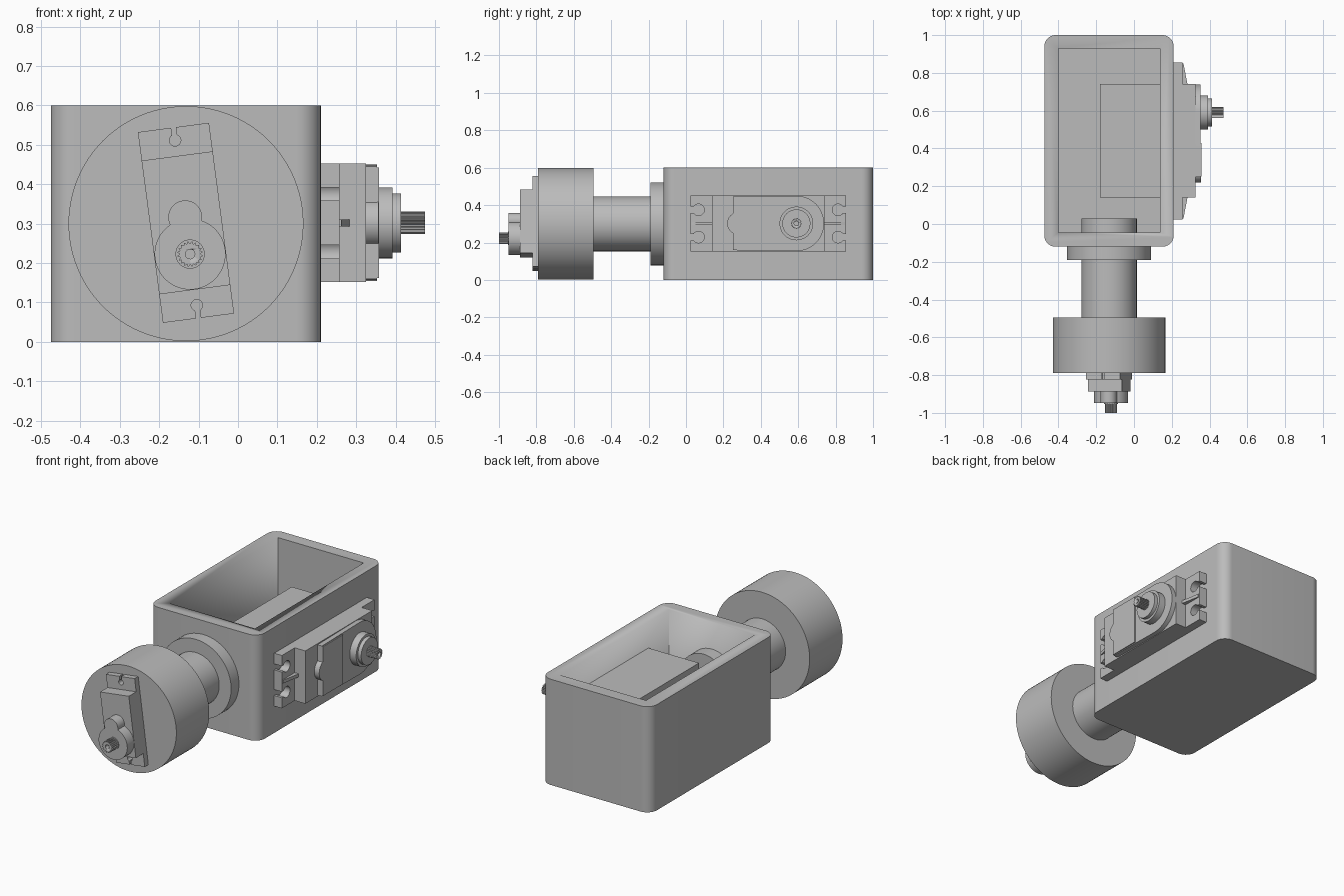
import bpy, bmesh, math
from mathutils import Matrix, Vector

if "Cube" in bpy.data.objects:
    bpy.data.objects.remove(bpy.data.objects["Cube"])

grey = bpy.data.materials.new("light grey plastic")
grey.use_nodes = True
grey.diffuse_color = (0.5, 0.5, 0.5, 1)
grey.node_tree.nodes["Principled BSDF"].inputs["Base Color"].default_value = (0.5, 0.5, 0.5, 1)


def frame(origin, u, w):
    """Matrix whose local x is u and local z is w."""
    u, w = Vector(u).normalized(), Vector(w).normalized()
    m = Matrix((u, w.cross(u), w)).transposed().to_4x4()
    m.translation = origin
    return m


def prism(name, outline, lo, hi, m=Matrix.Identity(4)):
    """Extrude a 2D outline along local z from lo to hi."""
    bm = bmesh.new()
    base = bm.faces.new([bm.verts.new((a, b, lo)) for a, b in outline])
    side = bmesh.ops.extrude_face_region(bm, geom=[base])
    top = [g for g in side["geom"] if isinstance(g, bmesh.types.BMVert)]
    bmesh.ops.translate(bm, verts=top, vec=(0, 0, hi - lo))
    bm.transform(m)
    bmesh.ops.recalc_face_normals(bm, faces=bm.faces)
    me = bpy.data.meshes.new(name)
    bm.to_mesh(me)
    bm.free()
    me.materials.append(grey)
    ob = bpy.data.objects.new(name, me)
    bpy.context.collection.objects.link(ob)
    bpy.ops.object.select_all(action="DESELECT")
    ob.select_set(True)
    bpy.context.view_layer.objects.active = ob
    bpy.ops.object.shade_smooth_by_angle(angle=math.radians(30))
    return ob


def arc(cx, cy, r, a0, a1, n):
    steps = [math.radians(a0 + (a1 - a0) * i / n) for i in range(n + 1)]
    return [(cx + r * math.cos(a), cy + r * math.sin(a)) for a in steps]


def disc(r, cx=0, n=64):
    return arc(cx, 0, r, 0, 360, n)[:-1]


def rect(a0, a1, b0, b1):
    return [(a0, b0), (a1, b0), (a1, b1), (a0, b1)]


def ear_plate(half_len, half_wid, hole_u, holes, r, slot):
    """Mounting plate with keyhole notches open at both ends."""
    end = [(half_len, -half_wid)]
    a = math.degrees(math.asin(slot / r))
    for v in holes:
        end += [(half_len, v - slot)]
        end += arc(hole_u, v, r, -a, a - 360, 24)
        end += [(half_len, v + slot)]
    end.append((half_len, half_wid))
    return end + [(-u, -v) for u, v in end]


def splined(r, teeth):
    out = []
    for i in range(teeth * 4):
        a = math.tau * i / (teeth * 4)
        k = r if i % 4 < 2 else r * 0.85
        out.append((k * math.cos(a), k * math.sin(a)))
    return out


def cut(ob, cutter):
    mod = ob.modifiers.new("cut", "BOOLEAN")
    mod.operation, mod.object, mod.solver = "DIFFERENCE", cutter, "EXACT"
    cutter.hide_render = True
    bpy.ops.object.select_all(action="DESELECT")
    ob.select_set(True)
    bpy.context.view_layer.objects.active = ob
    bpy.ops.object.modifier_apply(modifier=mod.name)
    bpy.data.objects.remove(cutter)


# Open-topped housing with rounded upright corners
x0, x1, y0, y1, cr = -0.475, 0.21, -0.12, 1.0, 0.06
corners = [(x1 - cr, y1 - cr, 0), (x0 + cr, y1 - cr, 90),
           (x0 + cr, y0 + cr, 180), (x1 - cr, y0 + cr, 270)]
shell = [p for cx, cy, a in corners for p in arc(cx, cy, cr, a, a + 90, 10)]
housing = prism("housing", shell, 0, 0.6)
cavity = prism("cavity_cutter", rect(-0.40, 0.138, -0.045, 0.93), 0.07, 0.7)
cut(housing, cavity)

# Arm: shaft through the front wall, collar and drum
axis = frame((-0.132, 0, 0.3), (0, 0, 1), (0, -1, 0))
prism("arm_shaft", disc(0.147), -0.03, 0.55, axis)
prism("arm_collar", disc(0.222), 0.11, 0.19, axis)
prism("arm_drum", disc(0.298, n=96), 0.495, 0.79, axis)

# Large servo through the left wall
big = frame((0, 0.44, 0.302), (0, 1, 0), (1, 0, 0))
gear = 0.15
prism("large_servo_body", rect(-0.30, 0.30, -0.15, 0.15), -0.18, 0.325, big)
prism("large_servo_ears", ear_plate(0.415, 0.15, 0.373, (-0.073, 0.073), 0.031, 0.017),
      0.2, 0.258, big)
cover = [(-0.19, -0.143), (gear, -0.148)] + arc(gear, 0, 0.148, -90, 90, 32)[1:-1]
cover += [(gear, 0.148), (-0.19, 0.143)]
prism("large_servo_cover", cover, 0.32, 0.352, big)
prism("large_servo_label_plate", rect(-0.188, -0.01, -0.14, 0.14), 0.35, 0.358, big)
prism("large_servo_cover_bump", disc(0.06, -0.16), 0.32, 0.356, big)
prism("large_servo_bearing", disc(0.09, gear), 0.35, 0.392, big)
prism("large_servo_bearing_step", disc(0.075, gear), 0.39, 0.413, big)
big_gear = big @ Matrix.Translation((gear, 0, 0))
spline = prism("large_servo_spline", splined(0.029, 20), 0.41, 0.475, big_gear)
cut(spline, prism("screw_hole_cutter", disc(0.012, n=20), 0.44, 0.5, big_gear))

# Sloping ribs that brace the large ears
for side, label in ((1, "back"), (-1, "front")):
    rib_frame = frame((0, 0.44, 0.302), (0, side, 0), (0, 0, 1))
    slope = [(0.29, -side * 0.25), (0.41, -side * 0.25), (0.41, -side * 0.262),
             (0.30, -side * 0.283), (0.29, -side * 0.283)]
    prism("ear_rib_" + label, slope, -0.009, 0.009, rib_frame)

# Small tilted servo on the drum face
tilt = math.radians(7.5)
small = frame((-0.132, 0, 0.302), (-math.sin(tilt), 0, math.cos(tilt)), (0, -1, 0))
prism("small_servo_ears", ear_plate(0.244, 0.091, 0.211, (0,), 0.0145, 0.006),
      0.78, 0.822, small)
prism("small_servo_body", rect(-0.171, 0.171, -0.091, 0.091), 0.78, 0.888, small)
prism("small_servo_gear_cover", disc(0.09, -0.08), 0.88, 0.948, small)
prism("small_servo_idler_cover", disc(0.043, 0.014), 0.88, 0.948, small)
small_gear = small @ Matrix.Translation((-0.08, 0, 0))
prism("small_servo_bearing", disc(0.037), 0.94, 0.953, small_gear)
shaft = prism("small_servo_spline", splined(0.032, 20), 0.95, 1.0, small_gear)
cut(shaft, prism("shaft_hole_cutter", disc(0.012, n=20), 0.965, 1.05, small_gear))
